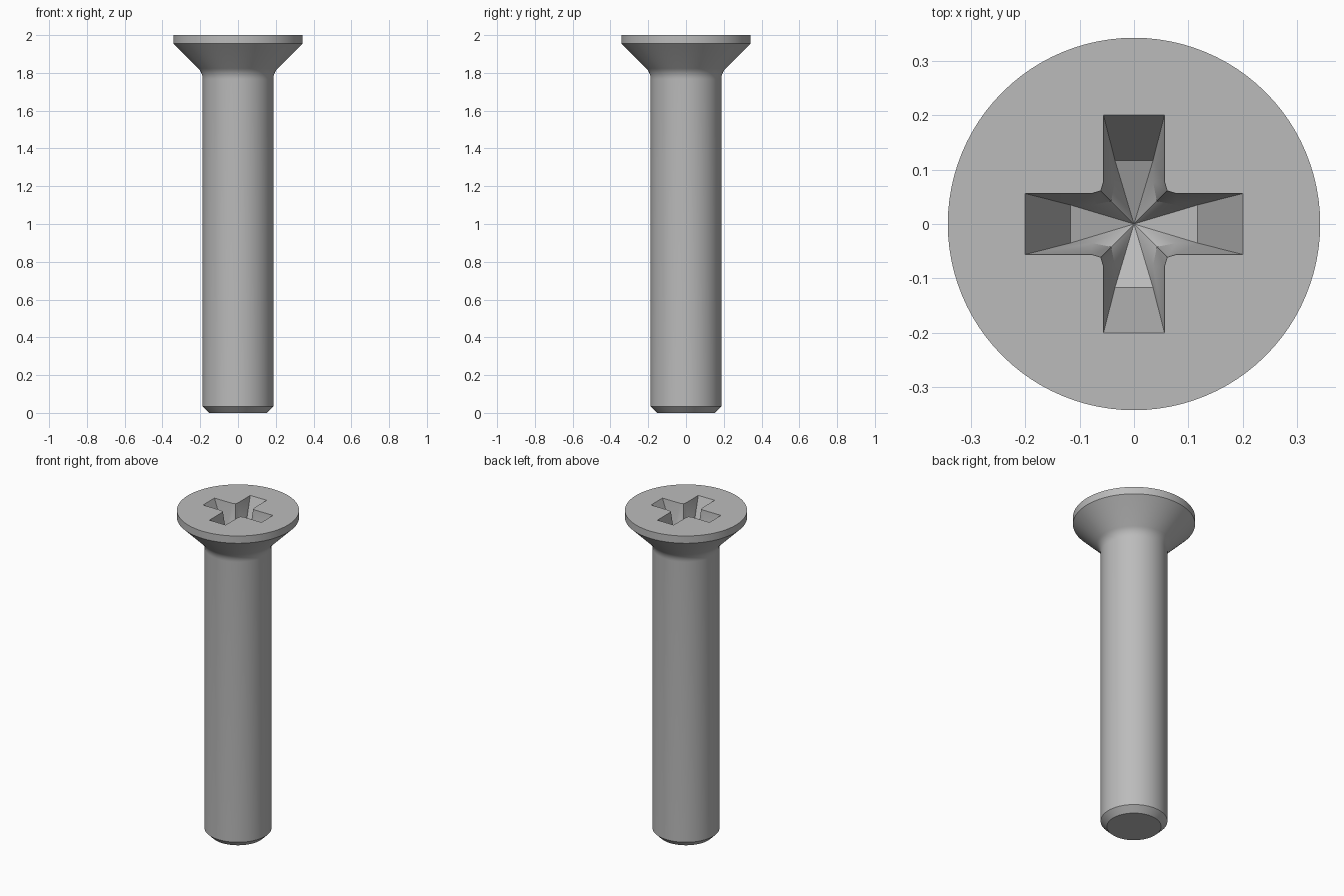
import bpy, bmesh
from math import sin, cos, pi, radians
from mathutils import Vector

cube = bpy.data.objects.get("Cube")
if cube:
    bpy.data.objects.remove(cube)

SEGMENTS = 96
SHAFT_R, HEAD_R = 0.187, 0.342
TOP, FLOOR, TIP = 2.0, 1.81, 1.76

steel = bpy.data.materials.new("grey steel")
steel.use_nodes = True
steel.diffuse_color = (0.5, 0.5, 0.5, 1)
steel.node_tree.nodes["Principled BSDF"].inputs["Base Color"].default_value = (0.5, 0.5, 0.5, 1)

bm = bmesh.new()


def ring(radius, z):
    angles = [2 * pi * i / SEGMENTS for i in range(SEGMENTS)]
    return [bm.verts.new((radius * cos(a), radius * sin(a), z)) for a in angles]


def cross(length, width, inner, corner, z):
    """Four-armed outline with a bevelled inner corner in each quadrant."""
    quadrant = [(length, width), (inner, width), (corner, corner),
                (width, inner), (width, length)]
    points = []
    for turn in range(4):
        for x, y in quadrant:
            for _ in range(turn):
                x, y = -y, x
            points.append(bm.verts.new((x, y, z)))
    return points


def bridge(lower, upper):
    n = len(lower)
    for i in range(n):
        j = (i + 1) % n
        bm.faces.new((lower[i], lower[j], upper[j], upper[i]))


def loop_edges(loop):
    return [bm.edges.get((loop[i - 1], loop[i])) for i in range(len(loop))]


# Turned outline: chamfered end, shaft, fillet, countersunk cone, rim
FILLET = 0.08
tangent_z = TOP - 0.2 - FILLET * (2 ** 0.5 - 1)
profile = [(0.152, 0), (SHAFT_R, 0.035)]
for step in range(7):
    a = radians(45 * step / 6)
    profile.append((SHAFT_R + FILLET * (1 - cos(a)), tangent_z + FILLET * sin(a)))
profile += [(HEAD_R, TOP - 0.045), (HEAD_R, TOP)]

rings = [ring(r, z) for r, z in profile]
for lower, upper in zip(rings, rings[1:]):
    bridge(lower, upper)
bm.faces.new(rings[0][::-1])

# Cross recess with tapered walls and a shallow conical floor
mouth = cross(0.2, 0.056, 0.078, 0.061, TOP)
base = cross(0.117, 0.035, 0.077, 0.042, FLOOR)
bridge(mouth, base)
tip = bm.verts.new((0, 0, TIP))
for i in range(len(base)):
    bm.faces.new((base[i - 1], base[i], tip))

# Flat top around the recess
bmesh.ops.triangle_fill(bm, edges=loop_edges(rings[-1]) + loop_edges(mouth),
                        use_beauty=True, normal=Vector((0, 0, 1)))
bmesh.ops.recalc_face_normals(bm, faces=bm.faces[:])

mesh = bpy.data.meshes.new("countersunk_screw")
bm.to_mesh(mesh)
bm.free()
mesh.materials.append(steel)
screw = bpy.data.objects.new("countersunk_screw", mesh)
bpy.context.collection.objects.link(screw)

bpy.ops.object.select_all(action="DESELECT")
screw.select_set(True)
bpy.context.view_layer.objects.active = screw
bpy.ops.object.shade_smooth_by_angle(angle=radians(30))
